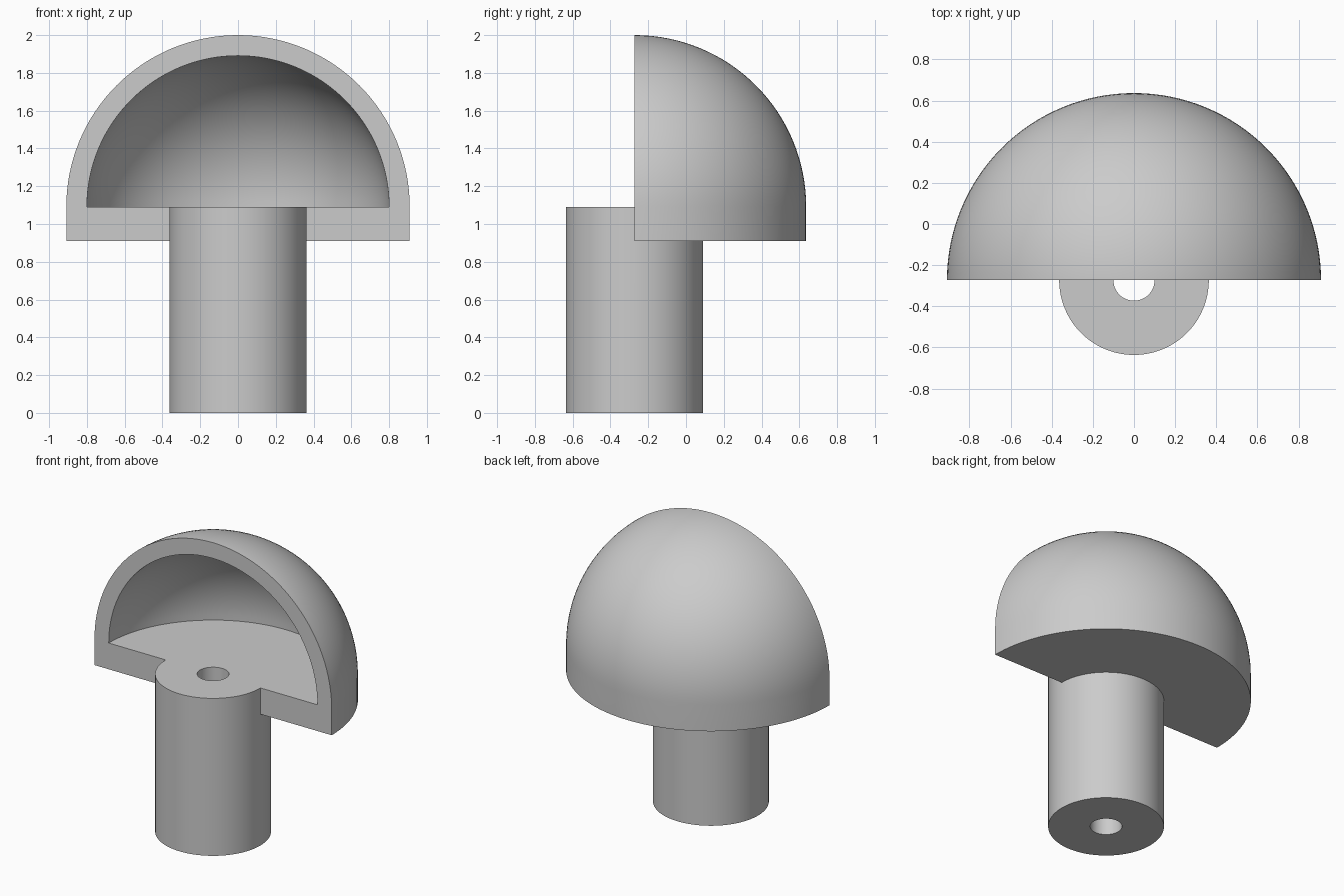
import bpy
import bmesh
from math import pi, sin, cos, radians

cube = bpy.data.objects.get("Cube")
if cube:
    bpy.data.objects.remove(cube, do_unlink=True)

# Main dimensions
U = 2 / 11
DOME_R, SHELL_R, STEM_R, HOLE_R = 5 * U, 4.4 * U, 2 * U, 0.1
RIM_Z, FLOOR_Z = 5 * U, 6 * U
AXIS_Y = -1.5 * U
STEPS = 64

bm = bmesh.new()


def arc(radius, steps=32):
    """Quarter arc from the floor level up to the axis."""
    angles = [pi / 2 * i / steps for i in range(steps)]
    return [(radius * cos(a), FLOOR_Z + radius * sin(a)) for a in angles] + [(0, FLOOR_Z + radius)]


def lathe_half(profile, start):
    """Sweep a profile of (radius, z) half a turn about the stem axis."""
    rings = []
    for s in range(STEPS + 1):
        a = start + pi * s / STEPS
        rings.append([bm.verts.new((r * cos(a), AXIS_Y + r * sin(a), z)) for r, z in profile])
    for a, b in zip(rings, rings[1:]):
        for i in range(len(profile) - 1):
            bm.faces.new((a[i], b[i], b[i + 1], a[i + 1]))


# Back half: stem, dome underside, rim, outer dome
bore = [(HOLE_R, FLOOR_Z), (HOLE_R, 0)]
outer = [(DOME_R, RIM_Z)] + arc(DOME_R)
inner = arc(SHELL_R)[::-1] + [(STEM_R, FLOOR_Z)]
lathe_half(bore + [(STEM_R, 0), (STEM_R, RIM_Z)] + outer, 0)

# Back half: hollow of the dome and its floor
lathe_half(inner + [(HOLE_R, FLOOR_Z)], 0)

# Front half: bare stem
lathe_half(bore + [(STEM_R, 0), (STEM_R, RIM_Z), (STEM_R, FLOOR_Z), (HOLE_R, FLOOR_Z)], pi)

# Flat cut face of the dome, one half on each side
for side in (1, -1):
    section = [(STEM_R, RIM_Z)] + outer + inner
    bm.faces.new([bm.verts.new((side * r, AXIS_Y, z)) for r, z in section])

# Weld everything into one closed solid
bmesh.ops.remove_doubles(bm, verts=bm.verts, dist=1e-5)
bmesh.ops.recalc_face_normals(bm, faces=bm.faces)

mesh = bpy.data.meshes.new("half_dome_on_stem")
bm.to_mesh(mesh)
bm.free()
body = bpy.data.objects.new("half_dome_on_stem", mesh)
bpy.context.collection.objects.link(body)

# Plain grey
grey = bpy.data.materials.new("light_grey")
grey.use_nodes = True
colour = (0.6, 0.6, 0.6, 1)
grey.diffuse_color = colour
grey.node_tree.nodes["Principled BSDF"].inputs["Base Color"].default_value = colour
mesh.materials.append(grey)

bpy.ops.object.select_all(action="DESELECT")
body.select_set(True)
bpy.context.view_layer.objects.active = body
bpy.ops.object.shade_smooth_by_angle(angle=radians(30))
